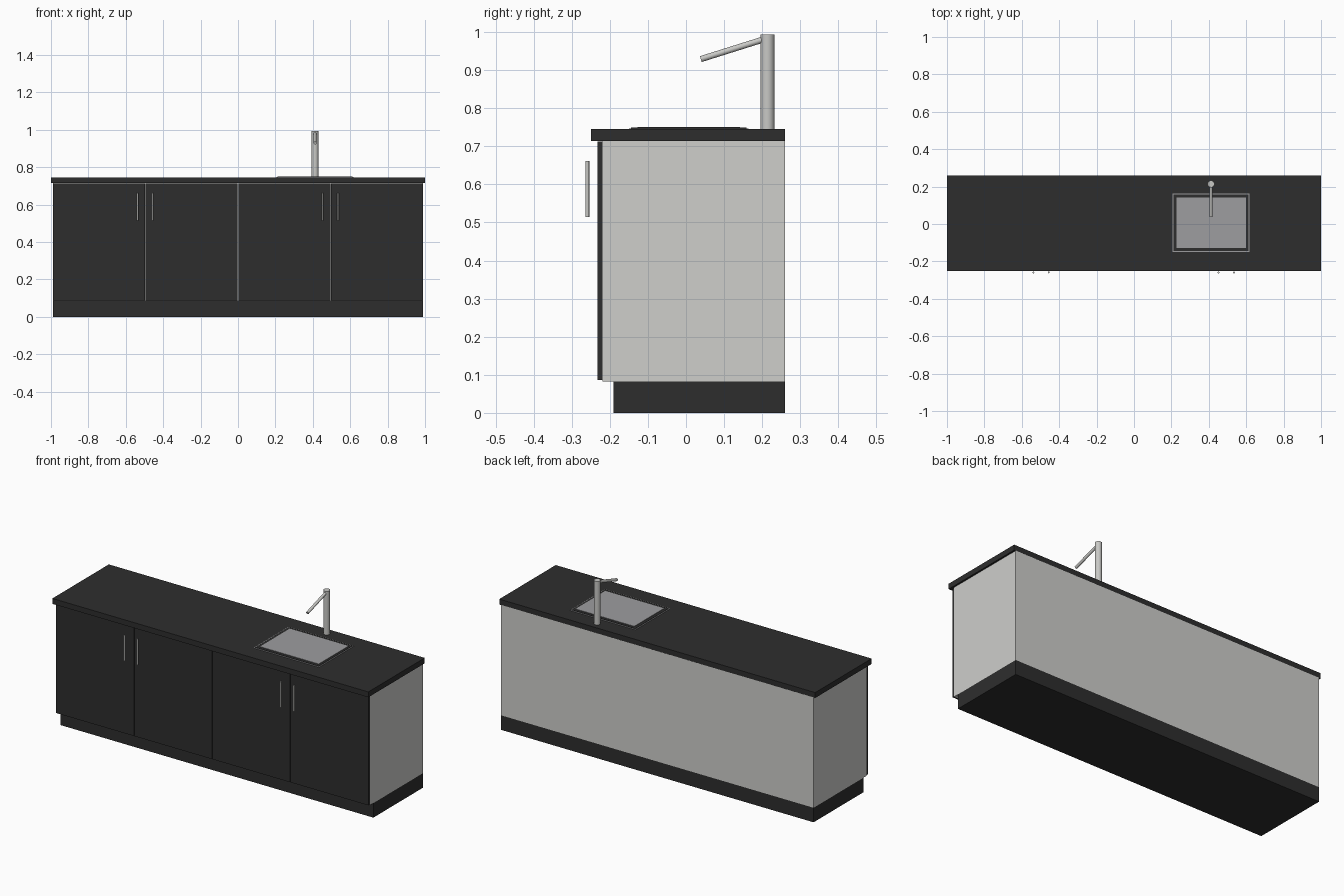
import bpy
from mathutils import Vector

if "Cube" in bpy.data.objects:
    bpy.data.objects.remove(bpy.data.objects["Cube"], do_unlink=True)


def material(name, r, g, b):
    m = bpy.data.materials.new(name)
    m.use_nodes = True
    m.diffuse_color = (r, g, b, 1)
    m.node_tree.nodes["Principled BSDF"].inputs["Base Color"].default_value = (r, g, b, 1)
    return m


black = material("matt_black", 0.027, 0.027, 0.027)
pale = material("pale_panel", 0.62, 0.62, 0.6)
steel = material("brushed_steel", 0.58, 0.58, 0.56)
basin = material("basin_grey", 0.34, 0.34, 0.35)


def box(name, x, y, z, mat):
    """Box given by its (min, max) range on each axis."""
    ranges = (x, y, z)
    bpy.ops.mesh.primitive_cube_add(size=1, location=[sum(r) / 2 for r in ranges])
    ob = bpy.context.object
    ob.name = name
    ob.scale = [r[1] - r[0] for r in ranges]
    bpy.ops.object.transform_apply(location=False, rotation=False, scale=True)
    ob.data.materials.append(mat)
    return ob


def rod(name, start, end, radius, mat, sides=24):
    """Round bar between two points."""
    a, b = Vector(start), Vector(end)
    bpy.ops.mesh.primitive_cylinder_add(
        vertices=sides, radius=radius, depth=(b - a).length, location=(a + b) / 2)
    ob = bpy.context.object
    ob.name = name
    ob.rotation_euler = (b - a).to_track_quat("Z", "Y").to_euler()
    ob.data.materials.append(mat)
    bpy.ops.object.shade_smooth_by_angle()
    return ob


# Cabinet body
SIDE, BACK = 0.99, 0.26
box("plinth", (-SIDE, SIDE), (-0.19, BACK), (0, 0.083), black)
box("carcass", (-SIDE, SIDE), (-0.219, BACK), (0.083, 0.715), pale)
box("worktop", (-1, 1), (-0.25, BACK), (0.714, 0.745), black)

# Four doors with narrow gaps
width = SIDE / 2
for i in range(4):
    left = -SIDE + i * width
    box(f"door_{i + 1}", (left + 0.0015, left + width - 0.0015),
        (-0.233, -0.219), (0.086, 0.712), black)

# Bar handles beside each pair's meeting edge
for i, x in enumerate((-0.538, -0.456, 0.452, 0.535)):
    rod(f"handle_{i + 1}", (x, -0.259, 0.515), (x, -0.259, 0.662), 0.005, steel, 16)

# Sink: thin steel edge, black rim, grey basin
box("sink_edge", (0.205, 0.618), (-0.150, 0.164), (0.744, 0.747), basin)
box("sink_rim", (0.210, 0.613), (-0.145, 0.159), (0.744, 0.749), black)
box("sink_basin", (0.228, 0.600), (-0.127, 0.142), (0.745, 0.751), basin)

# Tap
TAP_X, TAP_Y = 0.412, 0.214
rod("tap_post", (TAP_X, TAP_Y, 0.744), (TAP_X, TAP_Y, 0.994), 0.018, steel, 32)
rod("tap_spout", (TAP_X, TAP_Y, 0.984), (TAP_X, 0.039, 0.929), 0.008, steel)
